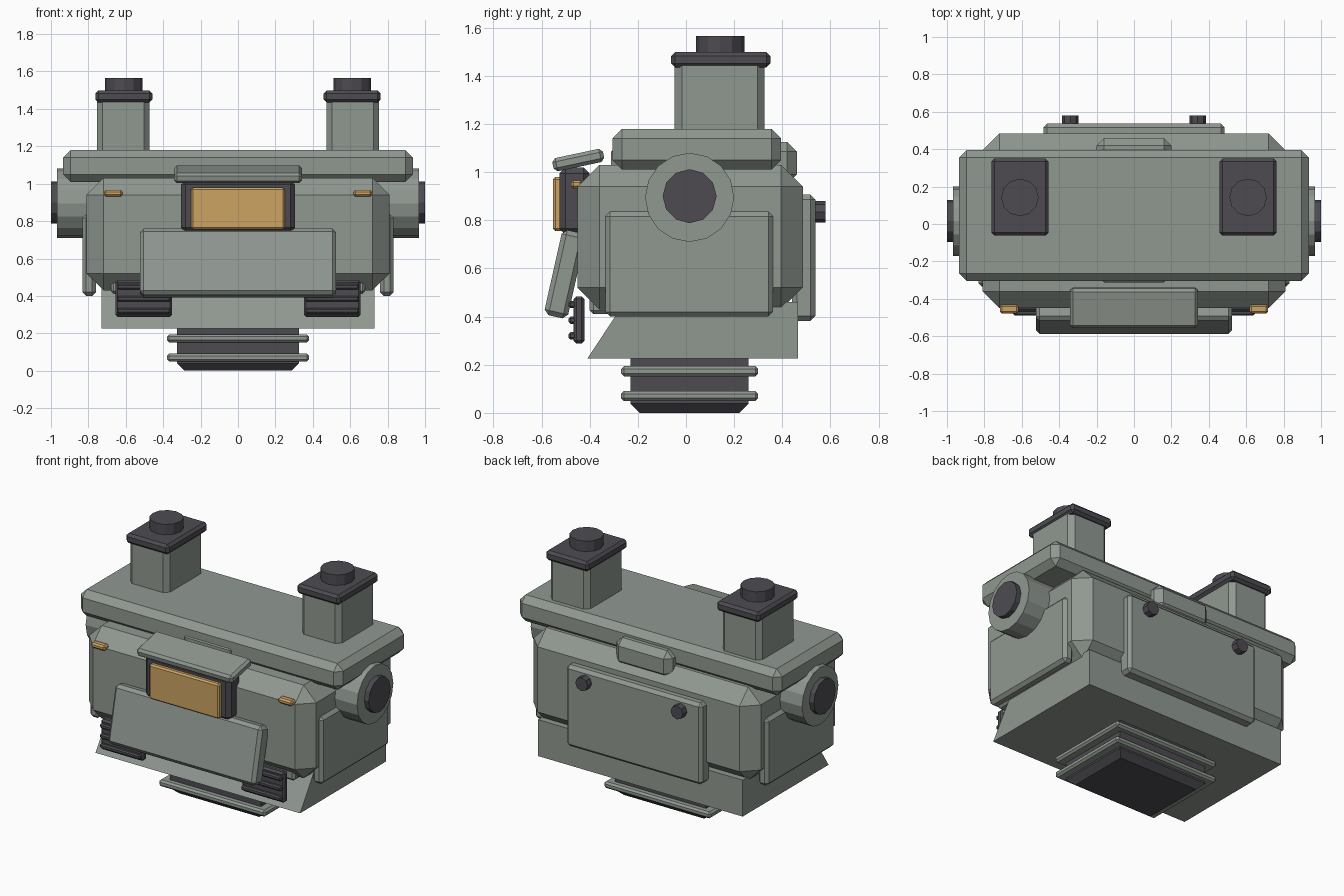
import bpy, bmesh, math
from mathutils import Matrix, Vector

if "Cube" in bpy.data.objects:
    bpy.data.objects.remove(bpy.data.objects["Cube"], do_unlink=True)


def material(name, rgb):
    m = bpy.data.materials.new(name)
    m.use_nodes = True
    m.diffuse_color = (*rgb, 1)
    m.node_tree.nodes["Principled BSDF"].inputs["Base Color"].default_value = (*rgb, 1)
    return m


GREEN = material("grey_green_paint", (0.28, 0.315, 0.285))
DARK = material("dark_metal", (0.075, 0.071, 0.083))
AMBER = material("amber_glass", (0.61, 0.37, 0.125))


def finish(bm, name, mat):
    bmesh.ops.recalc_face_normals(bm, faces=bm.faces)
    mesh = bpy.data.meshes.new(name)
    bm.to_mesh(mesh)
    bm.free()
    mesh.materials.append(mat)
    ob = bpy.data.objects.new(name, mesh)
    bpy.context.collection.objects.link(ob)
    return ob


def box(name, xs, ys, zs, mat, bevel=0.0, tilt=0.0, pick=None):
    """Chamfered box from ranges; pick limits which edges are chamfered."""
    ranges = (xs, ys, zs)
    size = Vector([b - a for a, b in ranges])
    mid = Vector([(a + b) / 2 for a, b in ranges])
    bm = bmesh.new()
    bmesh.ops.create_cube(bm, size=1, matrix=Matrix.Diagonal((*size, 1)))
    if bevel:
        edges = [e for e in bm.edges if pick is None or pick(e)]
        bmesh.ops.bevel(bm, geom=edges, offset=bevel, segments=1,
                        profile=0.5, affect='EDGES')
    bm.transform(Matrix.Translation(mid) @ Matrix.Rotation(tilt, 4, 'X'))
    return finish(bm, name, mat)


def cylinder(name, center, radius, depth, axis, mat, sides):
    turn = {'X': Matrix.Rotation(math.pi / 2, 4, 'Y'),
            'Y': Matrix.Rotation(math.pi / 2, 4, 'X'),
            'Z': Matrix.Identity(4)}[axis]
    bm = bmesh.new()
    bmesh.ops.create_cone(bm, cap_ends=True, segments=sides, radius1=radius,
                          radius2=radius, depth=depth,
                          matrix=Matrix.Translation(center) @ turn)
    return finish(bm, name, mat)


def upright(e):
    return abs(e.verts[0].co.z - e.verts[1].co.z) > 0.01


def lower(e):
    return all(v.co.z < 0 for v in e.verts)


# Main hull and roof
box("body", (-.81, .81), (-.45, .485), (.43, 1.03), GREEN, .09)
box("roof_slab", (-.935, .935), (-.305, .395), (1.01, 1.18), GREEN, .04)
box("roof_spine", (-.2, .2), (-.312, .46), (.95, 1.125), GREEN, .04)

# Skirt with a sloped front
bm = bmesh.new()
profile = [(-.41, .225), (.465, .225), (.465, .46), (-.255, .46)]
face = bm.faces.new([bm.verts.new((-.73, y, z)) for y, z in profile])
ext = bmesh.ops.extrude_face_region(bm, geom=[face])
bmesh.ops.translate(bm, vec=(1.46, 0, 0),
                    verts=[v for v in ext["geom"] if isinstance(v, bmesh.types.BMVert)])
finish(bm, "skirt", GREEN)

# Pedestal with two collars
box("pedestal", (-.325, .325), (-.23, .26), (0, .25), DARK, .038, pick=lower)
for i, z in enumerate((.07, .173)):
    box(f"pedestal_collar_{i + 1}", (-.38, .38), (-.27, .3),
        (z - .021, z + .021), GREEN, .012)

# Sloped front armour, window and visor
box("front_armour", (-.525, .525), (-.553, -.453), (.395, .757), GREEN, .02, tilt=-.22)
box("window_frame", (-.305, .305), (-.525, -.4), (.74, 1.02), DARK, .025)
box("window", (-.25, .25), (-.553, -.5), (.755, .98), AMBER, .01)
box("visor", (-.342, .342), (-.555, -.34), (1.022, 1.078), GREEN, .015, tilt=.21)

# Back plate
box("back_plate", (-.485, .485), (.44, .537), (.382, .907), GREEN, .02)

# Parts repeated on each side
for side, s in (("left", 1), ("right", -1)):
    def span(a, b):
        return tuple(sorted((s * a, s * b)))

    # Chimney stack
    box(f"chimney_{side}", span(.472, .755), (-.047, .327), (1.15, 1.45),
        GREEN, .03, pick=upright)
    box(f"chimney_cap_{side}", span(.457, .763), (-.062, .35), (1.435, 1.498), DARK, .016)
    cylinder(f"chimney_pipe_{side}", (s * .61, .142, 1.52), .1, .09, 'Z', DARK, 12)

    # Side hub and plate
    cylinder(f"side_hub_{side}", (s * .84, .015, .895), .185, .256, 'X', GREEN, 16)
    cylinder(f"hub_core_{side}", (s * .92, .015, .9), .112, .16, 'X', DARK, 12)
    box(f"side_plate_{side}", span(.76, .832), (-.335, .362), (.4, .836), GREEN, .02)

    # Back bolt
    cylinder(f"back_bolt_{side}", (s * .34, .54, .835), .044, .08, 'Y', DARK, 8)

    # Marker light
    box(f"marker_light_{side}", span(.617, .717), (-.478, -.43), (.932, .966), AMBER, .01)

    # Grille with slats on a bracket
    box(f"grille_bracket_{side}", span(.36, .68), (-.4, -.3), (.41, .49), GREEN, .015)
    box(f"grille_{side}", span(.352, .655), (-.467, -.422), (.288, .484), DARK, .012)
    for i, z in enumerate((.32, .385, .45)):
        box(f"grille_slat_{side}_{i + 1}", span(.36, .647), (-.488, -.45),
            (z - .015, z + .015), DARK, .008)
